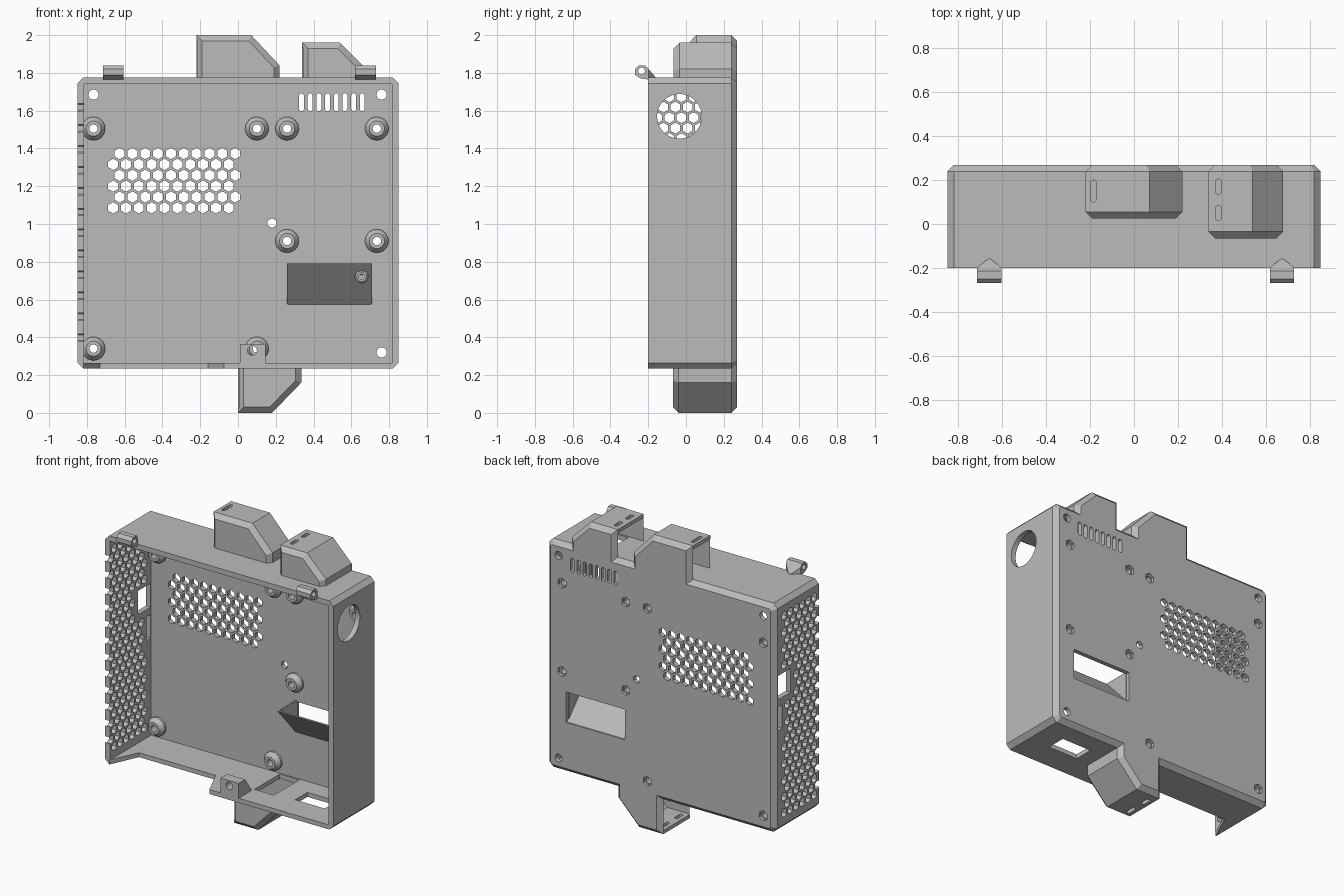
import bpy, bmesh
from math import cos, sin, pi, radians
from mathutils import Vector

if "Cube" in bpy.data.objects:
    bpy.data.objects.remove(bpy.data.objects["Cube"], do_unlink=True)

mat = bpy.data.materials.new("plain_grey_plastic")
mat.use_nodes = True
GREY = (0.5, 0.5, 0.5, 1)
mat.diffuse_color = GREY
mat.node_tree.nodes["Principled BSDF"].inputs["Base Color"].default_value = GREY


# ---- helpers ----
def finish(name, bm):
    bmesh.ops.recalc_face_normals(bm, faces=bm.faces)
    me = bpy.data.meshes.new(name)
    bm.to_mesh(me)
    bm.free()
    me.materials.append(mat)
    ob = bpy.data.objects.new(name, me)
    bpy.context.scene.collection.objects.link(ob)
    return ob


def inset(pts, d):
    """Move every side of a convex outline inwards by d."""
    area = sum(p[0] * q[1] - q[0] * p[1] for p, q in zip(pts, pts[1:] + pts[:1]))
    s = 1 if area > 0 else -1
    out = []
    for i, p in enumerate(pts):
        p = Vector(p)
        a = (p - Vector(pts[i - 1])).normalized()
        b = (Vector(pts[(i + 1) % len(pts)]) - p).normalized()
        na, nb = Vector((-a.y, a.x)) * s, Vector((-b.y, b.x)) * s
        out.append(tuple(p + (na + nb) * d / (1 + na.dot(nb))))
    return out


def prism(bm, pts, rings, axis):
    """Loft an outline along an axis; rings are (position, inset)."""
    place = {"x": lambda a, b, r: (r, a, b),
             "y": lambda a, b, r: (a, r, b),
             "z": lambda a, b, r: (a, b, r)}[axis]
    loops = [[bm.verts.new(place(a, b, r)) for a, b in (inset(pts, d) if d else pts)]
             for r, d in rings]
    n = len(pts)
    for lo, hi in zip(loops, loops[1:]):
        for i in range(n):
            j = (i + 1) % n
            bm.faces.new((lo[i], lo[j], hi[j], hi[i]))
    bm.faces.new(loops[0])
    bm.faces.new(loops[-1])


def solid(name, pts, rings, axis):
    bm = bmesh.new()
    prism(bm, pts, rings, axis)
    return finish(name, bm)


def hull(name, points):
    bm = bmesh.new()
    for p in points:
        bm.verts.new(p)
    bmesh.ops.convex_hull(bm, input=bm.verts)
    return finish(name, bm)


def combine(target, other, op="DIFFERENCE"):
    mod = target.modifiers.new("cut", "BOOLEAN")
    mod.operation, mod.solver, mod.object = op, "EXACT", other
    deps = bpy.context.evaluated_depsgraph_get()
    me = bpy.data.meshes.new_from_object(target.evaluated_get(deps))
    target.modifiers.clear()
    target.data = me
    bpy.data.objects.remove(other, do_unlink=True)


def cut(target, shapes):
    """Remove a list of (outline, axis, start, end)."""
    bm = bmesh.new()
    for pts, axis, a, b in shapes:
        prism(bm, pts, [(a, 0), (b, 0)], axis)
    combine(target, finish("cutter", bm))


def rect(a0, a1, b0, b1):
    return [(a0, b0), (a1, b0), (a1, b1), (a0, b1)]


def ngon(a, b, r, n=24):
    return [(a + r * sin(2 * pi * i / n), b + r * cos(2 * pi * i / n)) for i in range(n)]


def slot(a, b, w, h):
    r, k = w / 2, h / 2 - w / 2
    arc = [pi * i / 6 for i in range(7)]
    return ([(a + r * cos(t), b + k + r * sin(t)) for t in arc] +
            [(a - r * cos(t), b - k - r * sin(t)) for t in arc])


# ---- case body with chamfered corners and back edge ----
X, Z0, Z1, C = 0.85, 0.235, 1.775, 0.03
FRONT, FLOOR, BACK = -0.2, 0.24, 0.27
outline = [(-X + C, Z0), (X - C, Z0), (X, Z0 + C), (X, Z1 - C),
           (X - C, Z1), (-X + C, Z1), (-X, Z1 - C), (-X, Z0 + C)]
case = solid("case_shell", outline, [(FRONT, 0), (FLOOR, 0), (BACK, C)], "y")

# ---- cable hoods: open side x, bend x, far x, wall z, tip z, shoulder z, front y ----
hoods = [(-0.22, 0.07, 0.22, Z1, 2.0, 1.84, 0.025),
         (0.34, 0.54, 0.68, Z1, 1.96, 1.82, -0.065),
         (0.0, 0.18, 0.335, Z0, 0.0, 0.16, -0.07)]
hollows = [(rect(-X + 0.035, X - 0.035, Z0 + C, Z1 - 0.035), "y", -0.4, FLOOR)]
for x0, xb, x1, zw, zt, zs, y0 in hoods:
    up = 1 if zt > zw else -1
    shape = [(x0, zw - up * 0.07), (x1, zw - up * 0.07), (x1, zs), (xb, zt), (x0, zt)]
    combine(case, solid("hood", shape, [(y0, C), (y0 + C, 0), (FLOOR, 0), (BACK, C)], "y"), "UNION")
    t = 0.025
    hollows.append(([(x0 - 0.05, zw), (x1 - t, zw), (x1 - t, zs - up * 0.01),
                     (xb - 0.01, zt - up * t), (x0 - 0.05, zt - up * t)], "y", y0 + t, FLOOR))
cut(case, hollows)

# ---- openings in the walls ----
posts = [(-0.765, 1.505), (0.1, 1.505), (0.26, 1.505), (0.735, 1.505),
         (0.26, 0.91), (0.735, 0.91), (-0.765, 0.34), (0.1, 0.34)]
holes = [(ngon(x, z, 0.022), "y", 0.2, 0.3) for x, z in posts]
holes += [(ngon(x, z, 0.027), "y", 0.2, 0.3)
          for x, z in [(-0.765, 1.685), (0.76, 1.685), (0.76, 0.32)]]
holes.append((ngon(0.18, 1.005, 0.026, 6), "y", 0.2, 0.3))
holes += [(slot(0.336 + 0.046 * i, 1.645, 0.026, 0.095), "y", 0.2, 0.3) for i in range(8)]
# honeycomb vent in the back plate
for row in range(6):
    for col in range(10):
        x = -0.627 + 0.068 * col - 0.034 * (row % 2)
        holes.append((ngon(x, 1.373 - 0.0575 * row, 0.03, 6), "y", 0.2, 0.3))
# chute window
holes.append((rect(0.265, 0.705, 0.575, 0.78), "y", 0.2, 0.3))
# honeycomb side wall around two connector openings
ports = [(0.1, 0.235, 1.13, 1.29), (0.19, 0.235, 0.92, 1.08)]
holes += [(rect(*p), "x", -0.9, -0.78) for p in ports]
for row in range(-22, 3):
    for col in range(-2, 4):
        y = -0.024 + 0.064 * col - 0.032 * (row % 2)
        z = 1.563 + 0.0555 * row
        if not any(a - 0.04 < y < b + 0.04 and c - 0.04 < z < d + 0.04 for a, b, c, d in ports):
            holes.append((ngon(y, z, 0.029, 6), "x", -0.9, -0.78))
# round opening in the other side, connector opening underneath
holes.append((ngon(-0.035, 1.57, 0.118, 48), "x", 0.78, 0.9))
holes.append((rect(0.44, 0.66, -0.02, 0.11), "z", 0.2, 0.3))
# passages from the case into the hoods
holes.append((rect(0.05, 0.18, 0.06, 0.23), "z", 1.72, 1.79))
holes.append((rect(0.45, 0.63, -0.03, 0.23), "z", 1.72, 1.79))
holes.append((rect(0.15, 0.295, -0.04, 0.23), "z", 0.22, 0.28))
# strap slots in the hood tips
holes += [(slot(-0.185, 0.15, 0.025, 0.1), "z", 1.95, 2.05),
          (slot(0.385, 0.17, 0.025, 0.07), "z", 1.91, 2.0),
          (slot(0.385, 0.05, 0.025, 0.07), "z", 1.91, 2.0),
          (slot(0.04, 0.16, 0.025, 0.07), "z", -0.05, 0.05),
          (slot(0.04, 0.02, 0.025, 0.07), "z", -0.05, 0.05)]
# cable gap in the bottom wall
holes.append(([(-0.836, -0.24), (-0.73, -0.01), (-0.16, -0.01), (-0.055, -0.24)], "z", 0.2, 0.268))
cut(case, holes)
# hexagonal nut pockets
cut(case, [(ngon(x, z, 0.034, 6), "y", 0.252, 0.3) for x, z in posts])

# ---- screw posts inside ----
for i, (x, z) in enumerate(posts):
    bm = bmesh.new()
    n = 32
    loops = [[bm.verts.new((a, y, b)) for a, b in ngon(x, z, r, n)]
             for r, y in [(0.062, FLOOR), (0.062, 0.225), (0.04, 0.195), (0.022, 0.195), (0.022, FLOOR)]]
    for lo, hi in zip(loops, loops[1:] + loops[:1]):
        for k in range(n):
            bm.faces.new((lo[k], lo[k - 1], hi[k - 1], hi[k]))
    post = finish(f"screw_post_{i + 1}", bm)
    bpy.ops.object.select_all(action="DESELECT")
    post.select_set(True)
    bpy.context.view_layer.objects.active = post
    bpy.ops.object.shade_smooth_by_angle(angle=radians(30))

# ---- sloping chute behind the window ----
solid("chute_plate", [(0.245, 0.57), (0.265, 0.57), (0.06, 0.79), (0.045, 0.79)],
      [(0.26, 0), (0.71, 0)], "x")
for side, x in (("right", 0.26), ("left", 0.7)):
    solid(f"chute_cheek_{side}", [(0.245, 0.575), (0.245, 0.79), (0.05, 0.79)],
          [(x, 0), (x + 0.01, 0)], "x")
knob = solid("chute_boss", ngon(0.655, 0.72, 0.035), [(0.075, 0.01), (0.085, 0), (0.13, 0)], "y")
cut(knob, [(ngon(0.655, 0.72, 0.014), "y", 0.05, 0.1)])

# ---- hinge tabs on the top front edge ----
for side, x in (("right", -0.66), ("left", 0.675)):
    profile = [(-0.27, 1.79), (-0.27, 1.82), (-0.25, 1.84), (-0.215, 1.84),
               (-0.198, 1.82), (-0.198, 1.765), (-0.24, 1.77)]
    pts = [(x + s * 0.055, y, z) for s in (-1, 1) for y, z in profile]
    tab = hull(f"hinge_tab_{side}", pts + [(x, -0.155, 1.77)])
    cut(tab, [(ngon(-0.235, 1.81, 0.018), "x", x - 0.1, x + 0.1)])

# ---- latch block on the bottom front edge ----
latch = solid("latch_block", [(FRONT, 0.25), (FRONT, 0.365), (-0.13, 0.365), (-0.05, 0.25)],
              [(0.01, 0), (0.145, 0)], "x")
cut(latch, [(ngon(0.075, 0.33, 0.025), "y", -0.25, -0.02)])
